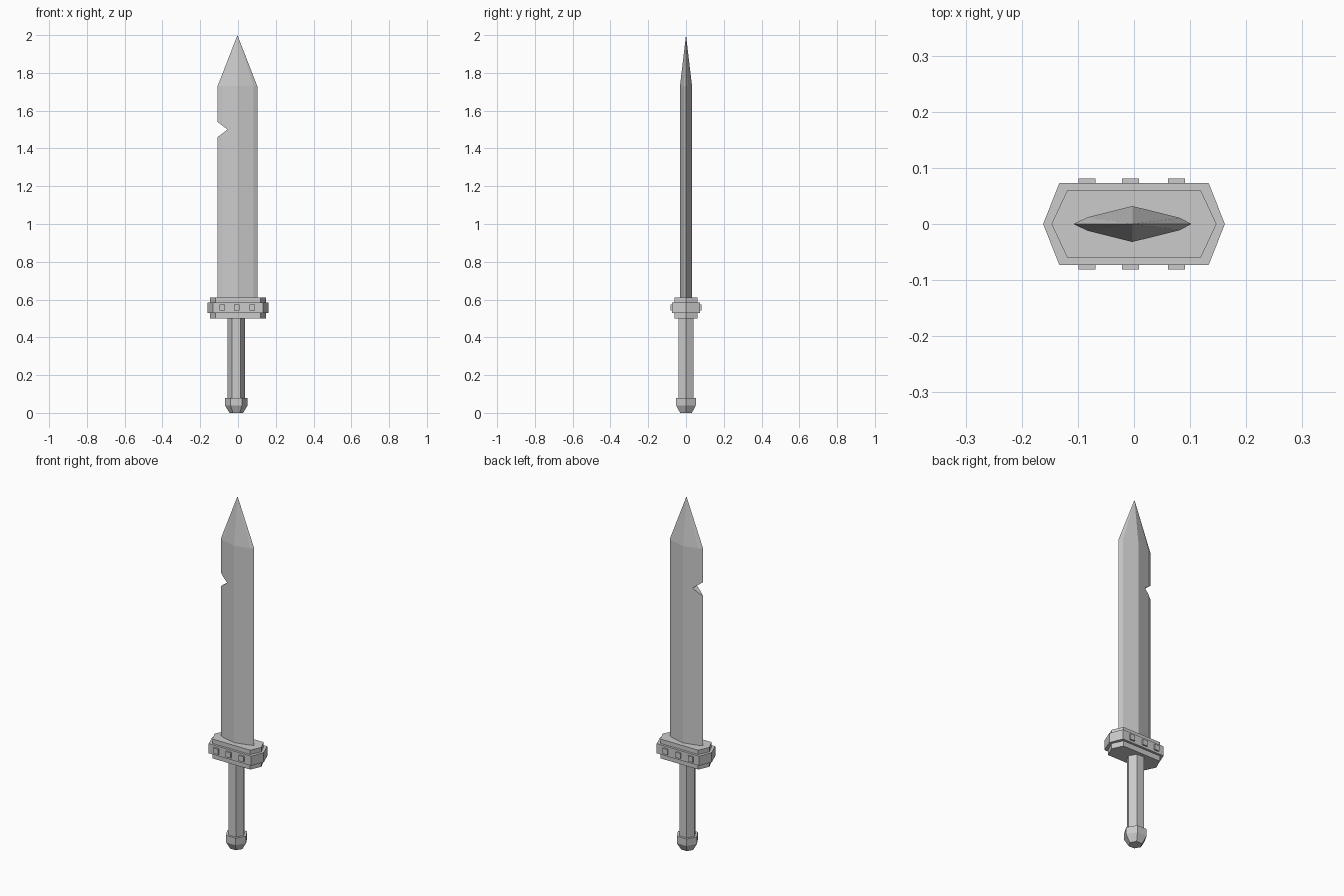
import bpy
import bmesh
from math import cos, sin, pi

default = bpy.data.objects.get("Cube")
if default:
    bpy.data.objects.remove(default, do_unlink=True)

steel = bpy.data.materials.new("grey_steel")
steel.use_nodes = True
GREY = (0.6, 0.6, 0.6, 1)
steel.diffuse_color = GREY
steel.node_tree.nodes["Principled BSDF"].inputs["Base Color"].default_value = GREY


def loft(name, rings):
    """Solid skinned through rings of points; a one-point ring makes a tip."""
    bm = bmesh.new()
    loops = [[bm.verts.new(p) for p in ring] for ring in rings]
    for a, b in zip(loops, loops[1:]):
        n = len(a)
        for i in range(n):
            j = (i + 1) % n
            if len(b) == 1:
                bm.faces.new((a[i], a[j], b[0]))
            else:
                bm.faces.new((a[i], a[j], b[j], b[i]))
    for loop in (loops[0], loops[-1]):
        if len(loop) > 2:
            bm.faces.new(loop)
    bmesh.ops.recalc_face_normals(bm, faces=bm.faces)
    mesh = bpy.data.meshes.new(name)
    bm.to_mesh(mesh)
    bm.free()
    mesh.materials.append(steel)
    obj = bpy.data.objects.new(name, mesh)
    bpy.context.collection.objects.link(obj)
    return obj


def level(outline, z):
    return [(x, y, z) for x, y in outline]


def hexagon(radius, x=-0.009):
    return [(x + radius * cos(i * pi / 3), radius * sin(i * pi / 3)) for i in range(6)]


def guard_outline(tip, corner, depth):
    return [(tip, 0), (corner, depth), (-corner, depth),
            (-tip, 0), (-corner, -depth), (corner, -depth)]


def box(name, x0, x1, y0, y1, z0, z1):
    base = [(x0, y0), (x1, y0), (x1, y1), (x0, y1)]
    return loft(name, [level(base, z0), level(base, z1)])


# Blade with a central ridge, bevelled edges and a pointed tip
section = [(0.102, 0), (0.082, 0.011), (-0.003, 0.032), (-0.083, 0.012),
           (-0.108, 0), (-0.083, -0.012), (-0.003, -0.032), (0.082, -0.011)]
blade = loft("blade", [level(section, 0.59), level(section, 1.73), [(-0.003, 0, 2.0)]])

# Chipped notch in the edge
chip = [(-0.161, 1.58), (-0.055, 1.50), (-0.161, 1.42)]
cutter = loft("notch_cutter", [[(x, y, z) for x, z in chip] for y in (-0.1, 0.1)])
cutter.hide_render = True
cut = blade.modifiers.new("notch", "BOOLEAN")
cut.operation = "DIFFERENCE"
cut.solver = "EXACT"
cut.object = cutter
bpy.context.view_layer.objects.active = blade
bpy.ops.object.modifier_apply(modifier=cut.name)
bpy.data.objects.remove(cutter, do_unlink=True)

# Guard: slim core with a wider band around the middle
core = guard_outline(0.147, 0.119, 0.06)
band = guard_outline(0.162, 0.133, 0.073)
loft("guard_core", [level(core, 0.50), level(core, 0.61)])
loft("guard_band", [level(band, 0.53), level(band, 0.585)])

# Square studs on both faces of the band
for side, label in ((-1, "front"), (1, "back")):
    for i, x in enumerate((-0.084, -0.006, 0.076)):
        y0, y1 = sorted((side * 0.065, side * 0.081))
        box(f"{label}_stud_{i + 1}", x - 0.015, x + 0.015, y0, y1, 0.542, 0.573)

# Grip and pommel
loft("grip", [level(hexagon(0.046), 0.07), level(hexagon(0.046), 0.51)])
loft("pommel", [level(hexagon(0.036), 0), level(hexagon(0.06), 0.04),
                level(hexagon(0.06), 0.08)])
